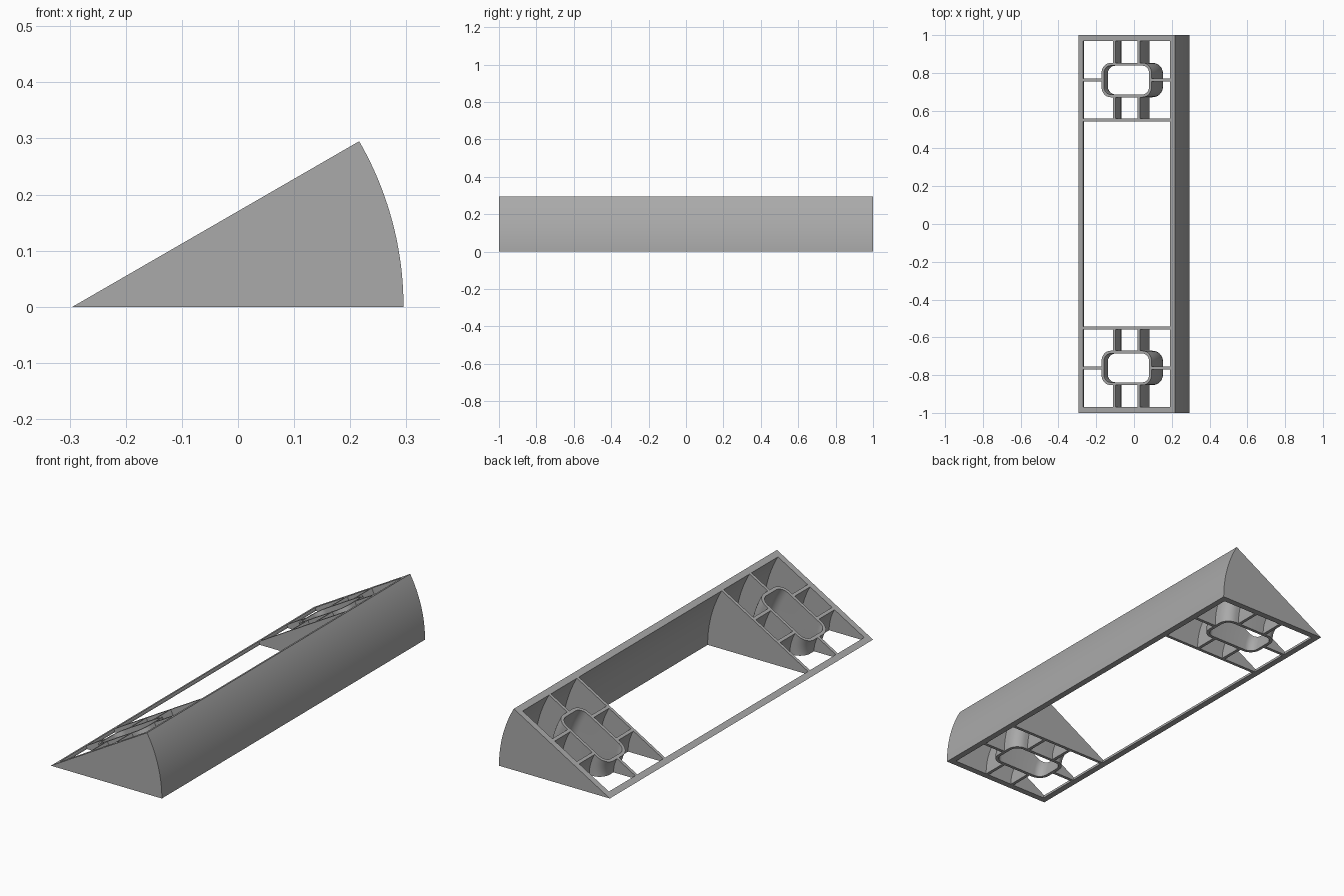
import bpy, bmesh, math

if "Cube" in bpy.data.objects:
    bpy.data.objects.remove(bpy.data.objects["Cube"])

R, ANGLE, STEPS = 0.59, math.radians(30), 20   # outer radius, wedge angle
WALL, RIB = 0.03, 0.015                        # frame and rib thickness
MID_S, MID_Y = R / 2, 0.762                    # centre of each socket
HALF_S, HALF_Y = 0.153, 0.091                  # outer half size of socket

grey = bpy.data.materials.new("mid grey")
grey.diffuse_color = (0.4, 0.4, 0.4, 1)
grey.use_nodes = True
grey.node_tree.nodes["Principled BSDF"].inputs["Base Color"].default_value = grey.diffuse_color


def rect(s0, s1, y0, y1):
    return [(s0, y0), (s1, y0), (s1, y1), (s0, y1)]


def rounded(cs, cy, hs, hy, r, n=8):
    pts = []
    for q, (sx, sy) in enumerate([(1, 1), (-1, 1), (-1, -1), (1, -1)]):
        for i in range(n + 1):
            a = (q + i / n) * math.pi / 2
            pts.append((cs + sx * (hs - r) + r * math.cos(a),
                        cy + sy * (hy - r) + r * math.sin(a)))
    return pts


def sweep(name, outer, inner=None):
    """Revolve a flat plan (radius, y), optionally with a hole, about the thin edge."""
    bm = bmesh.new()
    n = len(outer)

    def rings(plan):
        out = []
        for k in range(STEPS + 1):
            a = ANGLE * k / STEPS
            out.append([bm.verts.new((-R / 2 + s * math.cos(a), y, s * math.sin(a)))
                        for s, y in plan])
        for lo, hi in zip(out, out[1:]):
            for i in range(n):
                j = (i + 1) % n
                bm.faces.new((lo[i], lo[j], hi[j], hi[i]))
        return out

    a = rings(outer)
    b = rings(inner) if inner else None
    for k in (0, -1):
        if b:
            for i in range(n):
                j = (i + 1) % n
                bm.faces.new((a[k][i], a[k][j], b[k][j], b[k][i]))
        else:
            bm.faces.new(a[k])
    bmesh.ops.remove_doubles(bm, verts=bm.verts, dist=1e-5)
    bmesh.ops.dissolve_degenerate(bm, edges=bm.edges, dist=1e-5)
    bmesh.ops.recalc_face_normals(bm, faces=bm.faces)
    me = bpy.data.meshes.new(name)
    bm.to_mesh(me)
    bm.free()
    me.materials.append(grey)
    ob = bpy.data.objects.new(name, me)
    bpy.context.collection.objects.link(ob)
    bpy.ops.object.select_all(action='DESELECT')
    ob.select_set(True)
    bpy.context.view_layer.objects.active = ob
    bpy.ops.object.shade_smooth_by_angle(angle=math.radians(30))
    return ob


# outer wedge frame
sweep("wedge_frame", rect(0, R, -1, 1), rect(WALL, R - WALL, -1 + WALL, 1 - WALL))

for side, tag in ((1, "back"), (-1, "front")):
    cy = side * MID_Y
    # divider wall closing off the end compartment
    y0, y1 = sorted((side * 0.543, side * 0.558))
    sweep(tag + "_divider", rect(WALL, R - WALL, y0, y1))
    # rounded socket tube
    sweep(tag + "_socket", rounded(MID_S, cy, HALF_S, HALF_Y, 0.055),
          rounded(MID_S, cy, HALF_S - RIB, HALF_Y - RIB, 0.04))
    # ribs from the socket to the thin edge and to the curved wall
    for nm, s0, s1 in (("thin", WALL, MID_S - HALF_S), ("thick", MID_S + HALF_S, R - WALL)):
        sweep(f"{tag}_{nm}_edge_rib", rect(s0, s1, cy - RIB / 2, cy + RIB / 2))
    # curved ribs from the socket to the end wall and to the divider
    for ds, nm in ((-0.075, "thin"), (0.075, "thick")):
        for a, b, where in ((0.558, MID_Y - HALF_Y, "inner"), (MID_Y + HALF_Y, 1 - WALL, "outer")):
            y0, y1 = sorted((side * a, side * b))
            s = MID_S + ds
            sweep(f"{tag}_{nm}_{where}_rib", rect(s - RIB / 2, s + RIB / 2, y0, y1))
